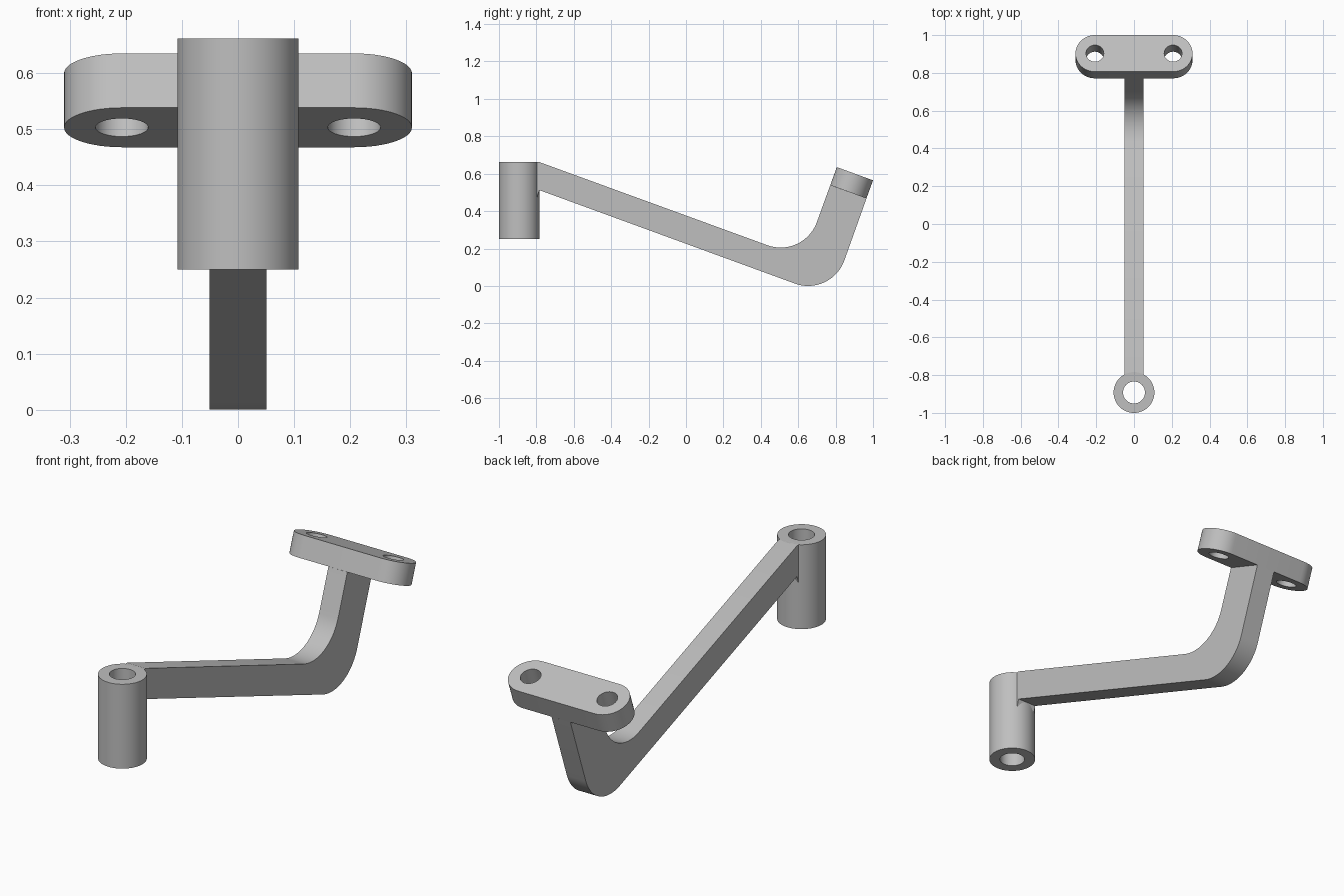
import bpy
import bmesh
from math import sin, cos, pi, radians
from mathutils import Matrix, Vector

cube = bpy.data.objects.get("Cube")
if cube:
    bpy.data.objects.remove(cube)

TILT = radians(20)
ROUND = 0.206          # bend radius, also the plate depth
HALF_ARM = 0.051

grey = bpy.data.materials.new("plain grey")
grey.use_nodes = True
grey.diffuse_color = (0.52, 0.52, 0.52, 1)
grey.node_tree.nodes["Principled BSDF"].inputs["Base Color"].default_value = (0.52, 0.52, 0.52, 1)


def finish(bm, name):
    bmesh.ops.recalc_face_normals(bm, faces=bm.faces)
    mesh = bpy.data.meshes.new(name)
    bm.to_mesh(mesh)
    bm.free()
    mesh.materials.append(grey)
    obj = bpy.data.objects.new(name, mesh)
    bpy.context.collection.objects.link(obj)
    return obj


def smooth(obj):
    bpy.ops.object.select_all(action="DESELECT")
    obj.select_set(True)
    bpy.context.view_layer.objects.active = obj
    bpy.ops.object.shade_smooth_by_angle(angle=radians(30))


def prism(name, points, direction):
    """Extrude a closed outline along a direction."""
    bm = bmesh.new()
    face = bm.faces.new([bm.verts.new(p) for p in points])
    moved = bmesh.ops.extrude_face_region(bm, geom=[face], use_keep_orig=True)
    verts = [v for v in moved["geom"] if isinstance(v, bmesh.types.BMVert)]
    bmesh.ops.translate(bm, verts=verts, vec=direction)
    return finish(bm, name)


def arc(cx, cy, radius, start, end, steps=24):
    angles = [radians(start + (end - start) * i / steps) for i in range(steps + 1)]
    return [(cx + radius * cos(a), cy + radius * sin(a)) for a in angles]


def bend(y, z, radius):
    """Rounded right-angle corner between the sloping arm and its upright."""
    cy = y + radius * (sin(TILT) - cos(TILT))
    cz = z + radius * (sin(TILT) + cos(TILT))
    return arc(cy, cz, radius, 250, 340)


# Vertical sleeve with a through bore
bm = bmesh.new()
section = [(0.058, 0.25), (0.108, 0.25), (0.108, 0.662), (0.058, 0.662)]
ring = [bm.verts.new((x, 0, z)) for x, z in section]
edges = [bm.edges.new((ring[i], ring[(i + 1) % 4])) for i in range(4)]
bmesh.ops.spin(bm, geom=ring + edges, cent=(0, 0, 0), axis=(0, 0, 1),
               angle=2 * pi, steps=64, use_merge=True)
bmesh.ops.remove_doubles(bm, verts=bm.verts, dist=0.0001)
sleeve = finish(bm, "sleeve")
sleeve.location = (0, -0.892, 0)
smooth(sleeve)

# Bent arm, drawn from the side and extruded across
outline = [(-0.81, 0.43), (-0.784, 0.512)]
outline += bend(0.776, -0.058, ROUND)
outline += [(0.965, 0.468), (0.771, 0.538)]
outline += reversed(bend(0.629, 0.147, ROUND))
outline += [(-0.784, 0.662), (-0.81, 0.662)]
arm = prism("bent_arm", [(-HALF_ARM, y, z) for y, z in outline],
            Vector((2 * HALF_ARM, 0, 0)))
smooth(arm)

# Tilted mounting plate with rounded ends and two holes
ends = arc(0.207, 0, 0.103, -90, 90) + arc(-0.207, 0, 0.103, 90, 270)
plate = prism("mounting_plate", [(x, y, 0) for x, y in ends], Vector((0, 0, 0.103)))
placement = Matrix.Translation((0, 0.868, 0.503)) @ Matrix.Rotation(-TILT, 4, "X")
plate.matrix_world = placement
for side in (-1, 1):
    hole = arc(side * 0.207, 0, 0.047, 0, 352.5, 47)
    cutter = prism("hole_cutter", [(x, y, -0.1) for x, y in hole], Vector((0, 0, 0.3)))
    cutter.matrix_world = placement
    cutter.hide_render = True
    bpy.context.view_layer.update()
    cut = plate.modifiers.new("hole", "BOOLEAN")
    cut.operation = "DIFFERENCE"
    cut.solver = "EXACT"
    cut.object = cutter
    bpy.ops.object.select_all(action="DESELECT")
    bpy.context.view_layer.objects.active = plate
    plate.select_set(True)
    bpy.ops.object.modifier_apply(modifier=cut.name)
    bpy.data.objects.remove(cutter)
smooth(plate)
